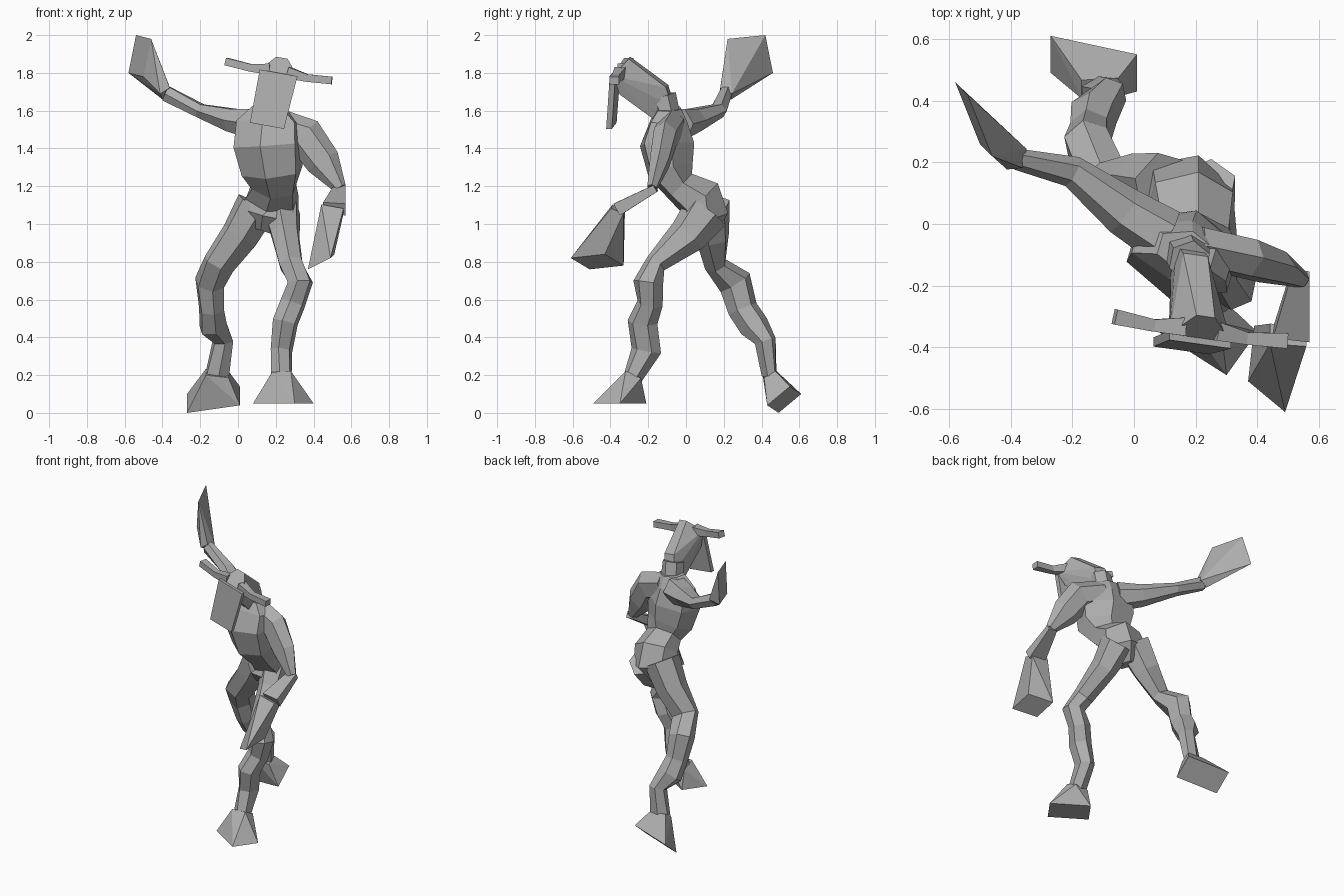
import bpy, bmesh, math
from mathutils import Vector

cube = bpy.data.objects.get("Cube")
if cube:
    bpy.data.objects.remove(cube, do_unlink=True)

clay = bpy.data.materials.new("clay grey")
clay.use_nodes = True
grey = (.42, .42, .42, 1)
clay.diffuse_color = grey
clay.node_tree.nodes["Principled BSDF"].inputs["Base Color"].default_value = grey


def finish(name, bm):
    """Turn the finished bmesh into a flat shaded clay object."""
    bmesh.ops.recalc_face_normals(bm, faces=bm.faces)
    mesh = bpy.data.meshes.new(name)
    bm.to_mesh(mesh)
    bm.free()
    mesh.materials.append(clay)
    part = bpy.data.objects.new(name, mesh)
    bpy.context.collection.objects.link(part)


def ring(center, tangent, side, width, depth, sides):
    """Corners of a flat polygon that stands across the tangent."""
    forward = tangent.normalized()
    across = (side - forward * side.dot(forward)).normalized()
    upward = forward.cross(across)
    grow = 1 / math.cos(math.pi / sides)
    corners = []
    for i in range(sides):
        angle = math.tau * (i + .5) / sides
        offset = across * width * math.cos(angle) + upward * depth * math.sin(angle)
        corners.append(center + offset * grow)
    return corners


def loft(name, side, sections, sides=6):
    """Skin a path of (center, half width, half depth) sections."""
    side = Vector(side)
    centers = [Vector(section[0]) for section in sections]
    last = len(centers) - 1
    bm = bmesh.new()
    rings = []
    for i, (center, width, depth) in enumerate(sections):
        tangent = centers[min(i + 1, last)] - centers[max(i - 1, 0)]
        corners = ring(Vector(center), tangent, side, width, depth, sides)
        rings.append([bm.verts.new(corner) for corner in corners])
    for lower, upper in zip(rings, rings[1:]):
        for i in range(sides):
            bm.faces.new((lower[i - 1], lower[i], upper[i], upper[i - 1]))
    bm.faces.new(rings[0])
    bm.faces.new(rings[-1])
    finish(name, bm)


def hull(name, points):
    """Faceted solid around a few corner points."""
    bm = bmesh.new()
    for point in points:
        bm.verts.new(point)
    bmesh.ops.convex_hull(bm, input=bm.verts)
    bmesh.ops.dissolve_limit(bm, angle_limit=math.radians(3), verts=bm.verts, edges=bm.edges)
    finish(name, bm)


def flare(name, joint, width, depth, center, across, along, side=(1, 0, 0)):
    """Wedge spreading from a narrow joint to a slanted end plate."""
    joint, center, across, along = map(Vector, (joint, center, across, along))
    narrow = ring(joint, center - joint, Vector(side), width, depth, 4)
    plate = [center + across * i + along * j for i in (-1, 1) for j in (-1, 1)]
    hull(name, narrow + plate)


def head_point(across, y, rise):
    """Place a point in the tilted head, measured from the brow."""
    return Vector((.215 + across + .22 * rise, y - .14 * across, 1.8 + rise - .18 * across))


def head_pairs(halves):
    """Mirror (half width, y, rise) points across the tilted head."""
    return [head_point(sign * half, y, rise) for half, y, rise in halves for sign in (-1, 1)]


# Torso, twisted so that the left shoulder leads
loft("torso", (1, -.3, 0), [
    ((.14, .09, .96), .05, .06),
    ((.17, .09, 1.05), .14, .12),
    ((.18, .07, 1.14), .13, .11),
    ((.19, -.03, 1.2), .11, .08),
    ((.18, -.08, 1.28), .15, .11),
    ((.16, -.1, 1.42), .17, .13),
    ((.16, -.09, 1.54), .16, .09),
    ((.17, -.09, 1.61), .09, .06)])

# Neck, head and face plate
loft("neck", (1, -.2, 0), [
    ((.17, -.08, 1.54), .07, .05),
    ((.18, -.12, 1.68), .06, .06)])
hull("head", head_pairs([
    (.04, -.07, -.17), (.04, -.1, -.07), (.03, -.3, .08),
    (.1, -.37, 0), (.08, -.34, -.1), (.04, -.15, -.25)]))
hull("face_plate", head_pairs([
    (.1, -.39, 0), (.09, -.41, -.28),
    (.1, -.36, 0), (.09, -.38, -.28)]))

# Horns
for name, sign in (("right_horn", -1), ("left_horn", 1)):
    loft(name, (0, 0, 1), [
        (head_point(sign * .05, -.34, .01), .03, .03),
        (head_point(sign * .15, -.35, 0), .02, .02),
        (head_point(sign * .28, -.34, .01), .02, .025)], 4)

# Raised right arm
loft("right_arm", (0, 0, 1), [
    ((.1, -.04, 1.53), .08, .08),
    ((-.03, .04, 1.55), .06, .07),
    ((-.2, .17, 1.6), .035, .045),
    ((-.38, .21, 1.69), .04, .03)])
flare("right_hand", (-.38, .21, 1.69), .03, .035,
      (-.52, .34, 1.89), (.02, -.02, .1), (-.04, .1, .01), side=(0, .5, 1))

# Lowered left arm
loft("left_arm", (0, 1, 0), [
    ((.2, -.07, 1.51), .06, .09),
    ((.36, -.11, 1.46), .06, .09),
    ((.45, -.14, 1.33), .05, .08),
    ((.54, -.18, 1.19), .025, .03)])
loft("left_forearm", (1, 0, 0), [
    ((.54, -.16, 1.19), .03, .02),
    ((.51, -.36, 1.08), .06, .035)], 4)
flare("left_hand", (.5, -.36, 1.08), .06, .035,
      (.44, -.47, .8), (.06, -.05, .03), (-.01, -.09, -.01))

# Trailing right leg
loft("right_leg", (1, .2, 0), [
    ((.1, .12, 1.1), .1, .1),
    ((.01, .14, .94), .09, .08),
    ((-.1, .15, .79), .08, .05),
    ((-.15, .26, .69), .07, .08),
    ((-.14, .3, .55), .06, .07),
    ((-.13, .36, .46), .07, .07),
    ((-.08, .42, .38), .05, .05),
    ((-.11, .44, .2), .06, .035)])
flare("right_foot", (-.11, .44, .21), .06, .035,
      (-.13, .52, .07), (.14, -.03, .02), (0, .06, .05))

# Leading left leg
loft("left_leg", (1, -.2, 0), [
    ((.23, .11, 1.07), .09, .11),
    ((.25, .01, .94), .07, .09),
    ((.28, -.16, .79), .06, .05),
    ((.33, -.2, .69), .06, .07),
    ((.29, -.19, .58), .06, .06),
    ((.25, -.23, .48), .06, .07),
    ((.23, -.21, .33), .05, .07),
    ((.23, -.28, .19), .05, .045)])
flare("left_foot", (.23, -.28, .2), .05, .045,
      (.24, -.35, .05), (.11, -.07, 0), (.05, .07, 0))
